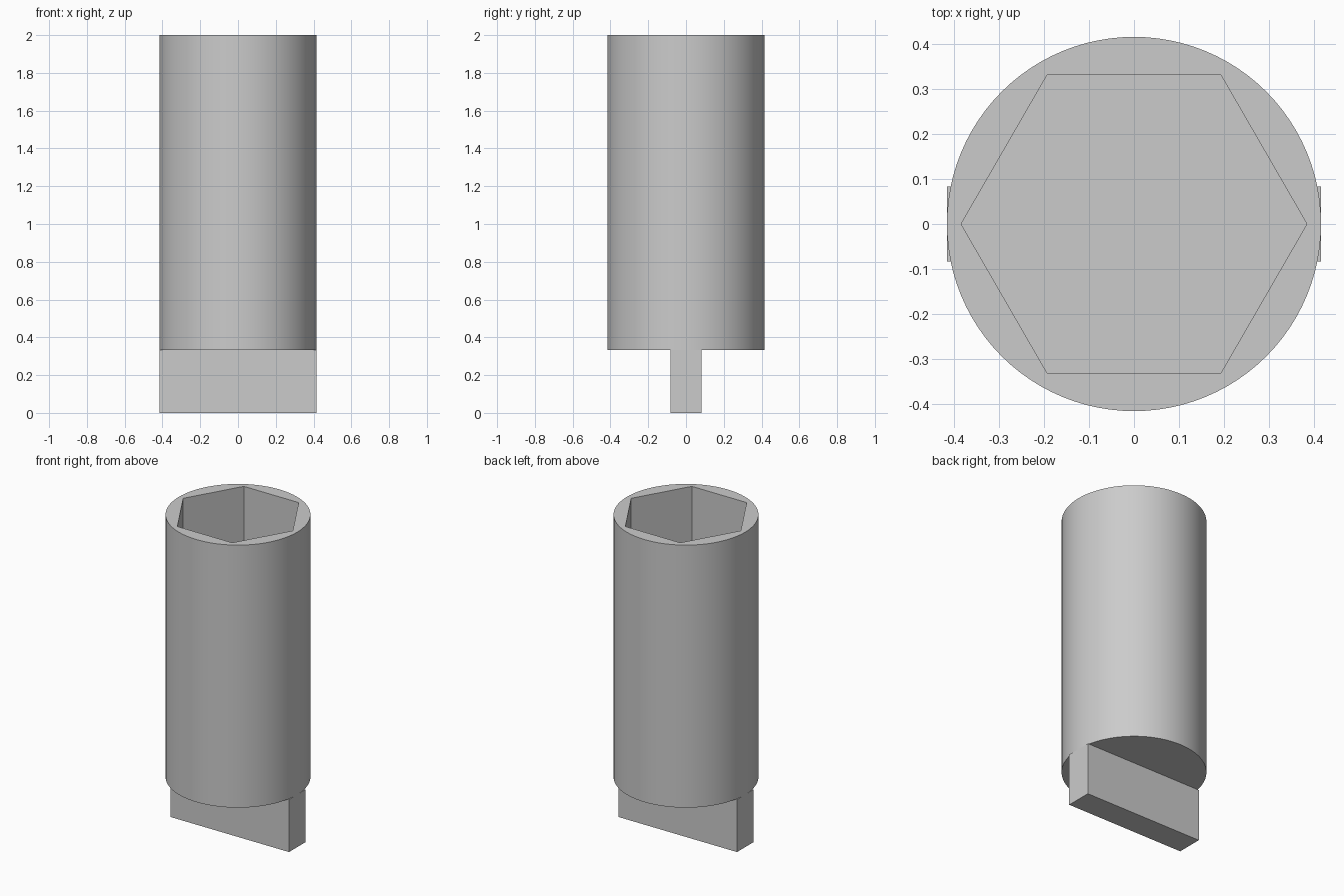
import bpy
import bmesh
from math import cos, sin, pi, radians

RADIUS = 0.4167        # outer radius of the sleeve
HEX_RADIUS = 0.385     # socket radius across corners
TAB_TOP = 0.333        # underside of the sleeve
FLOOR = 0.667          # bottom of the hex socket
TOP = 2.0

cube = bpy.data.objects.get("Cube")
if cube:
    bpy.data.objects.remove(cube, do_unlink=True)

# Single grey material
grey = bpy.data.materials.new("plain grey")
grey.use_nodes = True
colour = (0.6, 0.6, 0.6, 1)
grey.diffuse_color = colour
for node in grey.node_tree.nodes:
    if node.type == 'BSDF_PRINCIPLED':
        node.inputs["Base Color"].default_value = colour


def prism(name, outline, bottom, top):
    """Extrude a flat outline between two heights."""
    bm = bmesh.new()
    base = bm.faces.new([bm.verts.new((x, y, bottom)) for x, y in outline])
    walls = bmesh.ops.extrude_face_region(bm, geom=[base])
    verts = [v for v in walls["geom"] if isinstance(v, bmesh.types.BMVert)]
    bmesh.ops.translate(bm, verts=verts, vec=(0, 0, top - bottom))
    if not any(base in e.link_faces for e in bm.edges):
        bm.faces.new([v for v in bm.verts if v not in verts])
    bmesh.ops.holes_fill(bm, edges=bm.edges)
    bmesh.ops.recalc_face_normals(bm, faces=bm.faces)
    mesh = bpy.data.meshes.new(name)
    bm.to_mesh(mesh)
    bm.free()
    mesh.materials.append(grey)
    obj = bpy.data.objects.new(name, mesh)
    bpy.context.collection.objects.link(obj)
    return obj


def polygon(sides, radius):
    return [(radius * cos(2 * pi * i / sides), radius * sin(2 * pi * i / sides))
            for i in range(sides)]


# Round sleeve with a hexagonal socket cut from the top
sleeve = prism("socket_sleeve", polygon(96, RADIUS), TAB_TOP, TOP)
cutter = prism("hex_cutter", polygon(6, HEX_RADIUS), FLOOR, TOP + 0.1)
cutter.hide_render = True
cut = sleeve.modifiers.new("hex socket", 'BOOLEAN')
cut.operation = 'DIFFERENCE'
cut.solver = 'EXACT'
cut.object = cutter

bpy.ops.object.select_all(action='DESELECT')
sleeve.select_set(True)
bpy.context.view_layer.objects.active = sleeve
bpy.ops.object.modifier_apply(modifier=cut.name)
bpy.data.objects.remove(cutter, do_unlink=True)
bpy.ops.object.shade_smooth_by_angle(angle=radians(30))

# Flat drive tab across the underside
half = 0.0833
prism("drive_tab", [(-RADIUS, -half), (RADIUS, -half), (RADIUS, half), (-RADIUS, half)],
      0, TAB_TOP)
